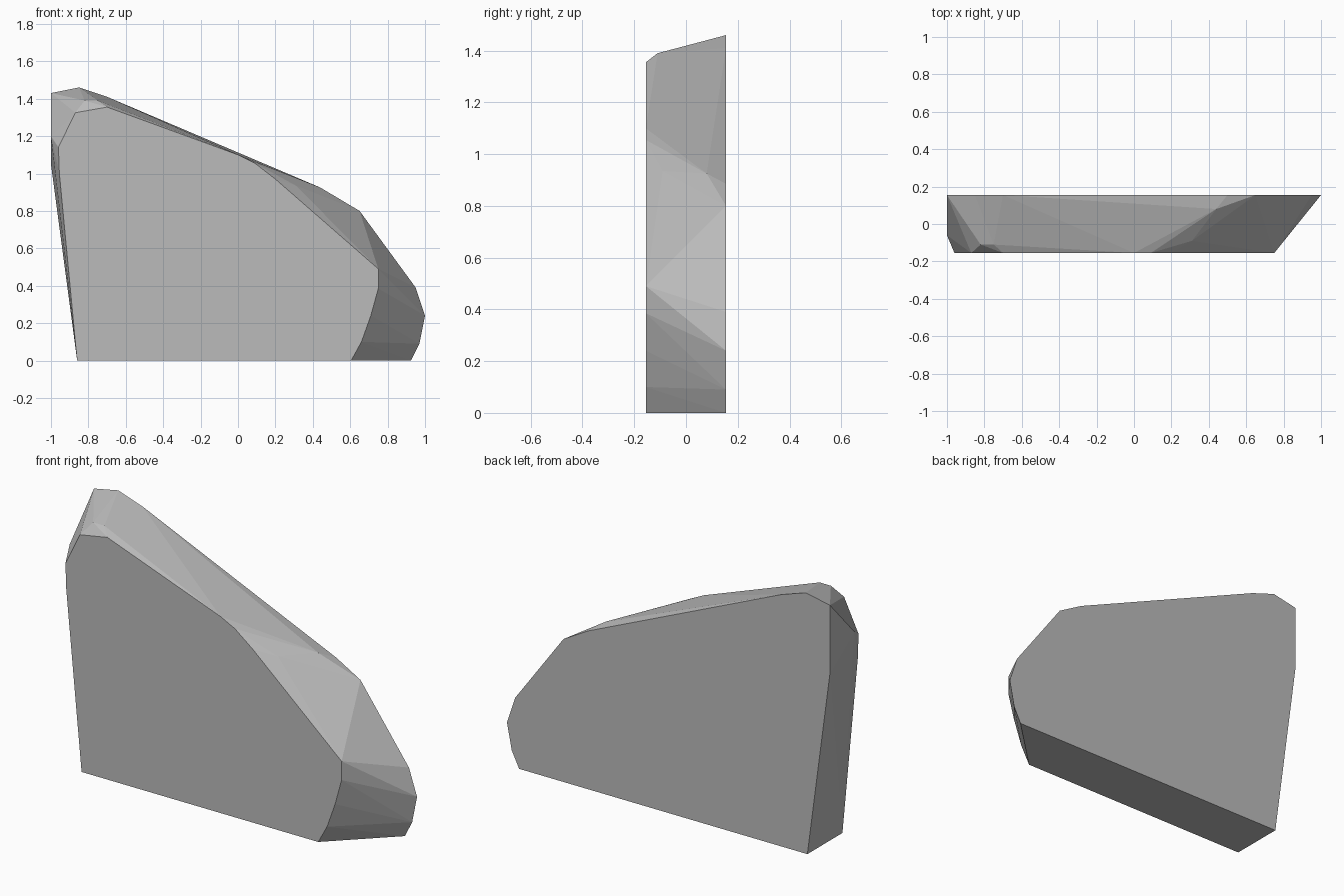
import bpy, bmesh

old = bpy.data.objects.get("Cube")
if old:
    bpy.data.objects.remove(old, do_unlink=True)

HALF_DEPTH = 0.155

# Plain stone grey
stone = bpy.data.materials.new("stone_grey")
stone.use_nodes = True
grey = (0.5, 0.5, 0.5, 1)
stone.diffuse_color = grey
stone.node_tree.nodes["Principled BSDF"].inputs["Base Color"].default_value = grey

# Outlines (x, z) of the flat front and back
front = [(-0.86, 0), (0.605, 0), (0.66, 0.10), (0.71, 0.24), (0.75, 0.385),
         (0.75, 0.49), (0.2, 0.97), (0.09, 1.055), (0, 1.1),
         (-0.7, 1.355), (-0.87, 1.325), (-0.96, 1.14), (-0.955, 1.0)]
back = [(-0.86, 0), (0.925, 0), (0.97, 0.09), (1, 0.24), (0.95, 0.39),
        (0.65, 0.80), (0.5, 0.885), (-0.7, 1.41), (-0.85, 1.46),
        (-1, 1.43), (-1, 1.05)]

bm = bmesh.new()
for profile, y in ((front, -HALF_DEPTH), (back, HALF_DEPTH)):
    for x, z in profile:
        bm.verts.new((x, y, z))

# Chipped corners between the two faces
for corner in ((-1, -0.06, 1.2),            # left shoulder
               (-0.82, -0.11, 1.39), (-0.75, -0.11, 1.39),   # top ridge
               (0.31, -0.09, 0.935), (0.44, 0.08, 0.925)):   # right shoulder
    bm.verts.new(corner)

# Wrap the outlines and corners in flat facets
hull = bmesh.ops.convex_hull(bm, input=bm.verts[:])
unused = {g for g in hull["geom_interior"] + hull["geom_unused"]
          if isinstance(g, bmesh.types.BMVert)}
bmesh.ops.delete(bm, geom=list(unused), context="VERTS")
bmesh.ops.dissolve_limit(bm, angle_limit=0.01, verts=bm.verts[:], edges=bm.edges[:])
bmesh.ops.recalc_face_normals(bm, faces=bm.faces[:])

mesh = bpy.data.meshes.new("stone_slab")
bm.to_mesh(mesh)
bm.free()
mesh.materials.append(stone)
slab = bpy.data.objects.new("stone_slab", mesh)
bpy.context.collection.objects.link(slab)
